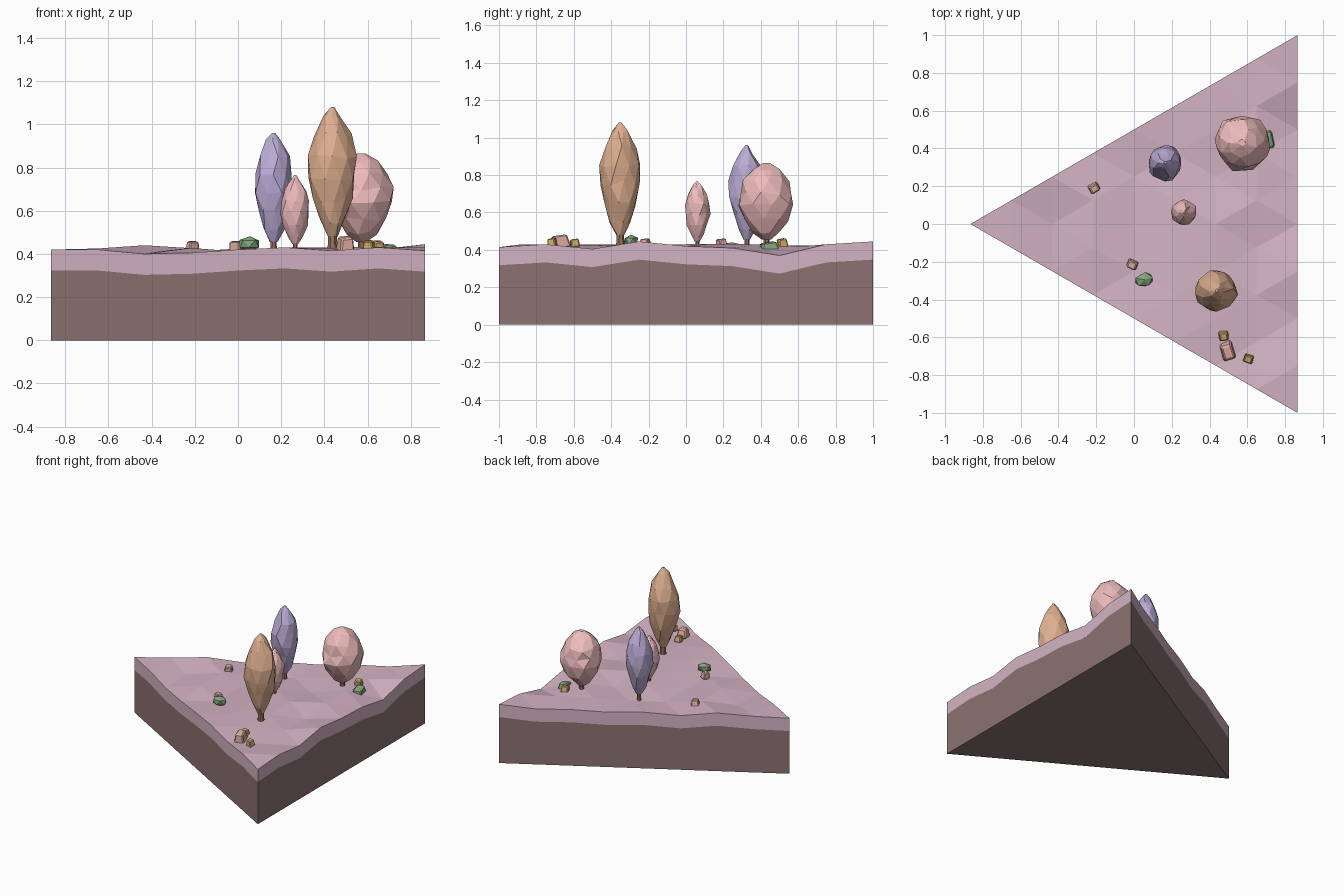
import bpy, bmesh, math, random
from mathutils import Vector, Matrix

if "Cube" in bpy.data.objects:
    bpy.data.objects.remove(bpy.data.objects["Cube"])

random.seed(4)
N = 8
STEP = math.sqrt(3) / N
# ground heights along the three edges
FRONT = [.42, .42, .40, .405, .42, .43, .415, .43, .415]
BACK = [.42, .425, .44, .41, .425, .415, .425, .42, .445]
RIGHT = [.415, .43, .405, .445, .42, .41, .37, .43, .445]


def material(name, rgb):
    m = bpy.data.materials.new(name)
    m.diffuse_color = (*[(c / 255) ** 2.2 for c in rgb], 1)
    m.use_nodes = True
    m.node_tree.nodes["Principled BSDF"].inputs["Base Color"].default_value = m.diffuse_color
    return m


PINK_GROUND = material("pink_ground", (211, 178, 194))
SOIL = material("brown_soil", (139, 113, 113))
LILAC = material("lilac_leaf", (184, 170, 212))
ROSE = material("rose_leaf", (238, 186, 186))
TAN = material("tan_leaf", (222, 174, 142))
BARK = material("bark", (150, 112, 92))
GREEN = material("green_bush", (130, 165, 125))
GOLD = material("gold_stone", (205, 168, 105))
STONE = material("rose_stone", (222, 172, 160))


def finish(bm, name, mat):
    bmesh.ops.recalc_face_normals(bm, faces=bm.faces)
    me = bpy.data.meshes.new(name)
    bm.to_mesh(me)
    bm.free()
    me.materials.append(mat)
    ob = bpy.data.objects.new(name, me)
    bpy.context.collection.objects.link(ob)
    return ob


# triangular lattice of ground heights
height = {}
for i in range(N + 1):
    for j in range(i + 1):
        h = .42 + random.uniform(-.018, .014)
        if j == 0:
            h = FRONT[i]
        elif j == i:
            h = BACK[i]
        elif i == N:
            h = RIGHT[j]
        height[i, j] = h


def slab(name, mat, top, bottom):
    """Triangular layer between two height functions."""
    bm = bmesh.new()
    up, low = {}, {}
    for (i, j), h in height.items():
        x, y = -math.sqrt(3) / 2 + STEP * i, -i / N + 2 * j / N
        up[i, j] = bm.verts.new((x, y, top(h)))
        low[i, j] = bm.verts.new((x, y, bottom(h)))
    for i in range(N):
        for j in range(i + 1):
            tris = [((i, j), (i + 1, j), (i + 1, j + 1))]
            if j < i:
                tris.append(((i, j), (i + 1, j + 1), (i, j + 1)))
            for t in tris:
                bm.faces.new([up[k] for k in t])
                bm.faces.new([low[k] for k in reversed(t)])
    rim = ([(i, 0) for i in range(N)] + [(N, j) for j in range(N)]
           + [(i, i) for i in range(N, 0, -1)])
    for a, b in zip(rim, rim[1:] + rim[:1]):
        bm.faces.new([low[a], low[b], up[b], up[a]])
    return finish(bm, name, mat)


slab("soil_block", SOIL, lambda h: h - .097, lambda h: 0)
slab("ground_layer", PINK_GROUND, lambda h: h, lambda h: h - .097)

# crown outline: (fraction of height, fraction of radius)
SLIM = [(0, .2), (.12, .5), (.28, .8), (.46, 1), (.62, .98), (.78, .76), (.92, .36), (1, .07)]
ROUND = [(0, .16), (.1, .48), (.26, .8), (.45, 1), (.6, 1), (.76, .86), (.91, .5), (1, .12)]


def tree(name, mat, x, y, radius, z0, z1, profile, trunk_r):
    bm = bmesh.new()
    sides, rings = 9, []
    for k, (t, r) in enumerate(profile):
        ring = []
        for s in range(sides):
            a = 2 * math.pi * s / sides + k * .3
            q = radius * r * random.uniform(.9, 1.07)
            dz = random.uniform(-.025, .025) * (z1 - z0) if 0 < k < len(profile) - 1 else 0
            ring.append(bm.verts.new((x + q * math.cos(a), y + q * math.sin(a),
                                      z0 + t * (z1 - z0) + dz)))
        rings.append(ring)
    for lo, hi in zip(rings, rings[1:]):
        for s in range(sides):
            n = (s + 1) % sides
            bm.faces.new([lo[s], lo[n], hi[s]])
            bm.faces.new([lo[n], hi[n], hi[s]])
    bm.faces.new(rings[0][::-1])
    bm.faces.new(rings[-1])
    finish(bm, name + "_crown", mat)
    # trunk
    bm = bmesh.new()
    bmesh.ops.create_cone(bm, cap_ends=True, segments=7, radius1=trunk_r * 1.1,
                          radius2=trunk_r * .8, depth=z0 - .36,
                          matrix=Matrix.Translation((x, y, (z0 + .04 + .40) / 2)))
    finish(bm, name + "_trunk", BARK)


tree("lilac_tree", LILAC, .165, .325, .095, .455, .96, SLIM, .015)
tree("small_rose_tree", ROSE, .265, .06, .068, .445, .765, SLIM, .012)
tree("tan_tree", TAN, .438, -.352, .112, .48, 1.08, SLIM, .023)
tree("large_rose_tree", ROSE, .572, .43, .15, .455, .865, ROUND, .018)


def stone(name, mat, x, y, z, size, turn):
    """Chipped, slightly tapered block."""
    bm = bmesh.new()
    bmesh.ops.create_cube(bm, size=1)
    for v in bm.verts:
        v.co *= random.uniform(.88, 1.05)
        if v.co.z > 0:
            v.co.x *= .8
            v.co.y *= .8
    bmesh.ops.bevel(bm, geom=bm.edges[:], offset=.1, segments=1, affect='EDGES')
    bmesh.ops.scale(bm, vec=size, verts=bm.verts)
    bmesh.ops.rotate(bm, matrix=Matrix.Rotation(turn, 3, 'Z') @ Matrix.Rotation(.15, 3, 'X'),
                     verts=bm.verts)
    bmesh.ops.translate(bm, vec=(x, y, z), verts=bm.verts)
    finish(bm, name, mat)


stone("stone_west", STONE, -.21, .19, .435, (.06, .05, .05), .5)
stone("stone_middle", STONE, -.01, -.215, .435, (.06, .05, .05), -.4)
stone("stone_south", STONE, .495, -.675, .445, (.07, .1, .07), .3)
stone("gold_stone_a", GOLD, .475, -.595, .437, (.055, .055, .045), .1)
stone("gold_stone_b", GOLD, .605, -.715, .44, (.055, .05, .045), -.3)
stone("gold_stone_c", GOLD, .65, .515, .432, (.055, .055, .055), .3)
stone("green_bush_east", GREEN, .705, .445, .415, (.075, .105, .055), .2)

# low peaked bush
bm = bmesh.new()
bmesh.ops.create_icosphere(bm, subdivisions=1, radius=1)
for v in bm.verts:
    v.co *= random.uniform(.85, 1.1)
bmesh.ops.scale(bm, vec=(.055, .04, .038), verts=bm.verts)
bmesh.ops.rotate(bm, matrix=Matrix.Rotation(.3, 3, 'Z'), verts=bm.verts)
bmesh.ops.translate(bm, vec=(.055, -.295, .446), verts=bm.verts)
finish(bm, "green_bush_south", GREEN)
